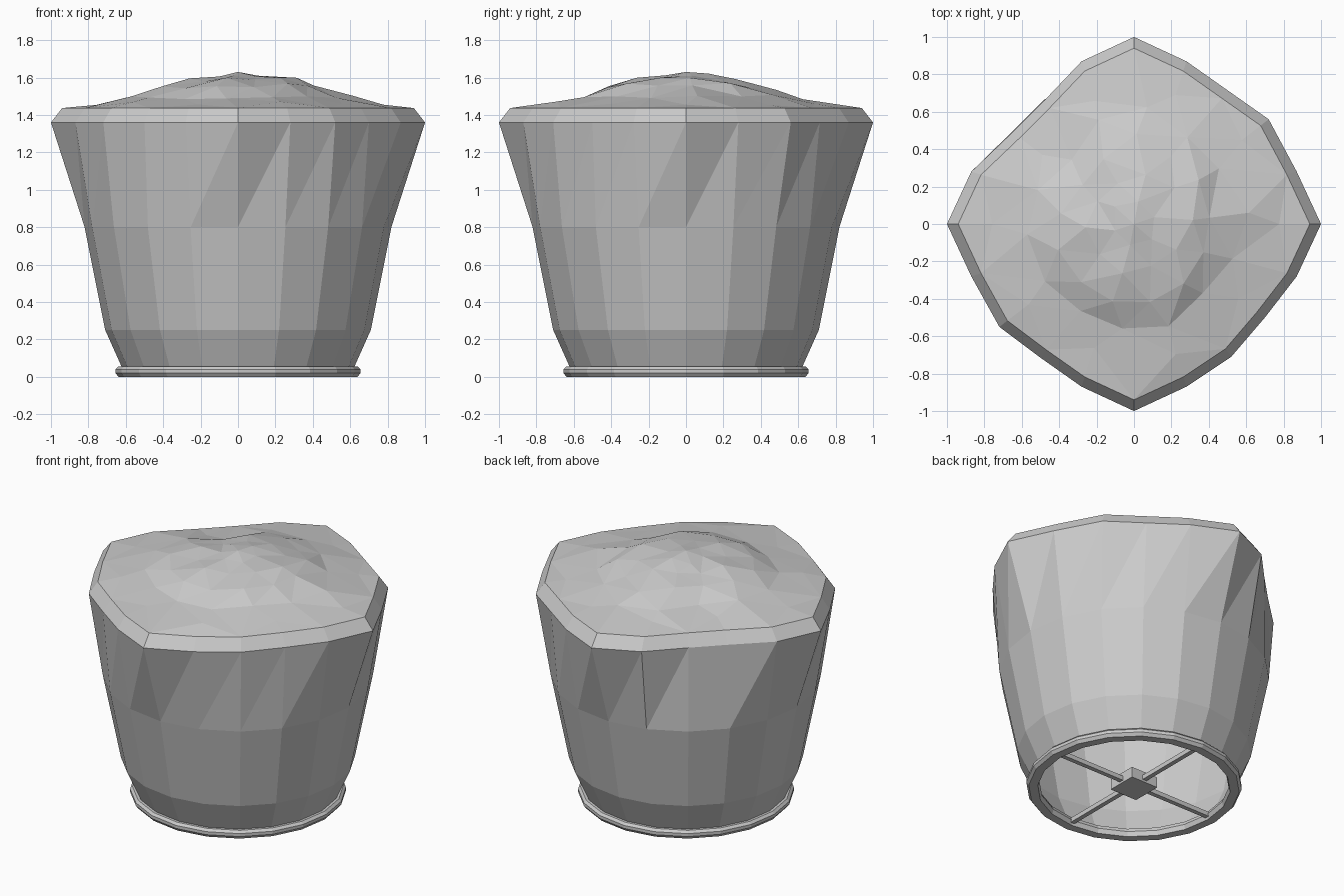
import bpy, bmesh, math, random
from mathutils import Vector
from mathutils.geometry import delaunay_2d_cdt

if "Cube" in bpy.data.objects:
    bpy.data.objects.remove(bpy.data.objects["Cube"])

random.seed(7)
N = 20


def finish(bm, name):
    bmesh.ops.recalc_face_normals(bm, faces=bm.faces)
    mesh = bpy.data.meshes.new(name)
    bm.to_mesh(mesh)
    bm.free()
    obj = bpy.data.objects.new(name, mesh)
    bpy.context.collection.objects.link(obj)
    return obj


def circle(r, z):
    return [Vector((r * math.cos(math.tau * i / N), r * math.sin(math.tau * i / N), z)) for i in range(N)]


# four-cornered outline at the widest level
outline = [(1, 0), (.87, .28), (.72, .56), (.5, .715), (.28, .87),
           (0, 1), (-.28, .87), (-.48, .66), (-.65, .49), (-.87, .28),
           (-1, 0), (-.87, -.28), (-.72, -.55), (-.5, -.715), (-.28, -.87),
           (0, -1), (.28, -.87), (.52, -.71), (.7, -.5), (.87, -.28)]
rim = [Vector((x, y, 1.36)) for x, y in outline]
top = [Vector((x * .94, y * .94, 1.437)) for x, y in outline]

# fabric cover: round at the base, four-cornered at the rim
bm = bmesh.new()
levels = [circle(.61, .03), circle(.625, .06), circle(.71, .25), circle(.82, .8), rim, top]
loops = [[bm.verts.new(p) for p in lv] for lv in levels]
for a, b in zip(loops, loops[1:]):
    for i in range(N):
        j = (i + 1) % N
        bm.faces.new((a[i], a[j], b[j]))
        bm.faces.new((a[i], b[j], b[i]))

# crumpled top: jittered rings joined by triangulation
pts = [p.copy() for p in top]
for f, z, n, wobble in ((.84, 1.462, 10, .010), (.66, 1.497, 14, .014), (.48, 1.55, 13, .02),
                        (.32, 1.587, 10, .016), (.15, 1.612, 6, .012)):
    for j in range(n):
        t = (N * j / n + (f * 7 if f < .8 else 0)) % N
        i = int(t)
        p = top[i].lerp(top[(i + 1) % N], t - i)
        g = f + random.uniform(-.04, .04)
        pts.append(Vector((p.x * g, p.y * g, z + random.uniform(-wobble, wobble))))
pts.append(Vector((0, 0, 1.63)))
edges = [(i, (i + 1) % N) for i in range(N)]
res = delaunay_2d_cdt([p.to_2d() for p in pts], edges, [], 1, 1e-5)
vs = []
for orig in res[3]:
    k = orig[0]
    vs.append(loops[-1][k] if k < N else bm.verts.new(pts[k]))
for f in res[2]:
    bm.faces.new([vs[k] for k in f])
finish(bm, "fabric_cover")

# base ring: closed profile swept round
bm = bmesh.new()
profile = [(.64, 0), (.655, .02), (.655, .04), (.64, .055), (.585, .055), (.575, .03), (.585, 0)]
loops = [[bm.verts.new(p) for p in circle(r, z)] for r, z in profile]
for k, a in enumerate(loops):
    b = loops[(k + 1) % len(loops)]
    for i in range(N):
        j = (i + 1) % N
        bm.faces.new((a[i], a[j], b[j], b[i]))
finish(bm, "base_ring")


# crossed bars and hub under the cover
def box(name, size, z):
    bm = bmesh.new()
    bmesh.ops.create_cube(bm, size=1)
    bmesh.ops.scale(bm, vec=size, verts=bm.verts)
    bmesh.ops.translate(bm, vec=(0, 0, z), verts=bm.verts)
    return finish(bm, name)


box("cross_bar_x", (1.18, .03, .03), .03)
box("cross_bar_y", (.03, 1.18, .03), .03)
box("hub_block", (.2, .2, .07), .036)
